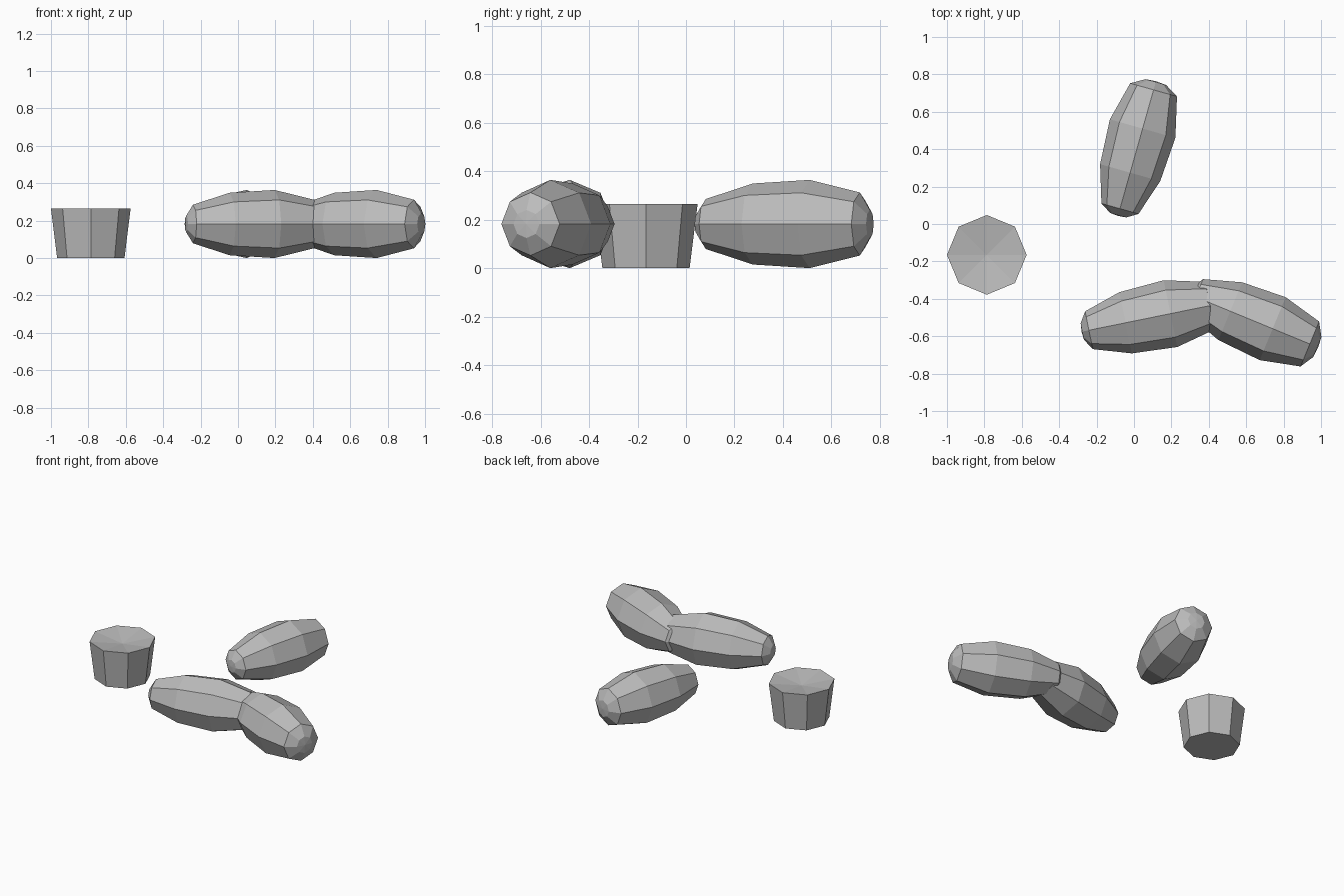
import bpy, bmesh, math
from mathutils import Matrix, Vector

if "Cube" in bpy.data.objects:
    bpy.data.objects.remove(bpy.data.objects["Cube"])

SIDES = 8

grey = bpy.data.materials.new("plain_grey")
grey.diffuse_color = (0.5, 0.5, 0.5, 1)
grey.use_nodes = True
grey.node_tree.nodes["Principled BSDF"].inputs["Base Color"].default_value = grey.diffuse_color


def lathe(name, profile, matrix):
    """Flat-faced eight-sided body from (radius, height) pairs; radius 0 is a pole."""
    bm = bmesh.new()
    rings = []
    for r, h in profile:
        if r == 0:
            rings.append([bm.verts.new((0, 0, h))])
        else:
            rings.append([bm.verts.new((r * math.cos(math.tau * i / SIDES),
                                        r * math.sin(math.tau * i / SIDES), h))
                          for i in range(SIDES)])
    for a, b in zip(rings, rings[1:]):
        for i in range(SIDES):
            j = (i + 1) % SIDES
            corners = [a[i % len(a)], a[j % len(a)], b[j % len(b)], b[i % len(b)]]
            bm.faces.new(list(dict.fromkeys(corners)))
    bm.transform(matrix)
    bmesh.ops.recalc_face_normals(bm, faces=bm.faces)
    mesh = bpy.data.meshes.new(name)
    bm.to_mesh(mesh)
    bm.free()
    mesh.materials.append(grey)
    obj = bpy.data.objects.new(name, mesh)
    bpy.context.collection.objects.link(obj)
    return obj


# Tapered stump with a slightly dished top
lathe("stump", [(0, 0), (0.18, 0), (0.213, 0.265), (0, 0.235)],
      Matrix.Translation((-0.787, -0.165, 0)))

# Plump body: narrow end, swelling middle, wide end, small bevelled caps
pod = [(0, -0.04), (0.045, -0.036), (0.103, 0), (0.167, 0.2), (0.182, 0.445),
       (0.13, 0.66), (0.058, 0.703), (0, 0.708)]

# Each body lies on its side: narrow end position and heading in degrees
for name, x, y, heading in (("back_pod", -0.075, 0.082, 74.2),
                            ("left_pod", -0.241, -0.568, 11.5),
                            ("right_pod", 0.33, -0.39, -22.4)):
    direction = Vector((math.cos(math.radians(heading)), math.sin(math.radians(heading)), 0))
    up = Vector((0, 0, 1))
    turn = Matrix((up, direction.cross(up), direction)).transposed().to_4x4()
    lathe(name, pod, Matrix.Translation((x, y, 0.182)) @ turn)
